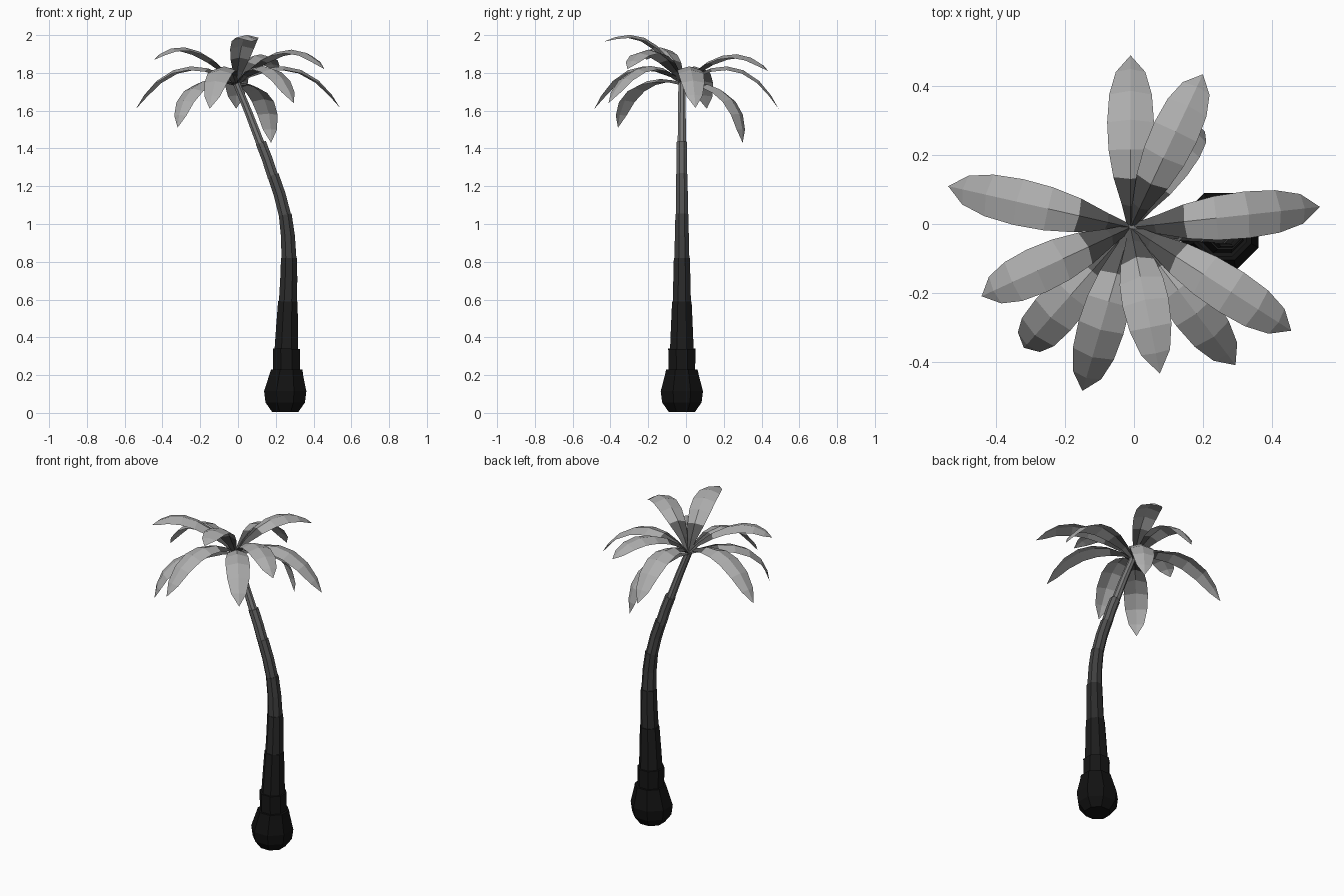
import bpy
import math
from mathutils import Vector

if "Cube" in bpy.data.objects:
    bpy.data.objects.remove(bpy.data.objects["Cube"])

CROWN = Vector((-0.01, -0.01, 1.74))


def grey(name, v):
    m = bpy.data.materials.new(name)
    m.diffuse_color = (v, v, v, 1)
    m.use_nodes = True
    m.node_tree.nodes["Principled BSDF"].inputs["Base Color"].default_value = m.diffuse_color
    return m


def make(name, verts, faces, mats):
    me = bpy.data.meshes.new(name)
    me.from_pydata(verts, [], faces)
    ob = bpy.data.objects.new(name, me)
    bpy.context.collection.objects.link(ob)
    for m in mats:
        me.materials.append(m)
    return ob


def tube(name, rings, mat, sides=8):
    """Closed faceted tube; rings are (centre x, z, radius, lean)."""
    verts, faces = [], []
    for x, z, r, lean in rings:
        for k in range(sides):
            a = 2 * math.pi * (k + 0.5) / sides
            u = r * math.cos(a)
            verts.append((x + u * math.cos(lean), -0.022 + r * math.sin(a),
                          z + u * math.sin(lean)))
    for i in range(len(rings) - 1):
        for k in range(sides):
            n = (k + 1) % sides
            faces.append((i * sides + k, i * sides + n,
                          (i + 1) * sides + n, (i + 1) * sides + k))
    faces.append(tuple(reversed(range(sides))))
    faces.append(tuple(range((len(rings) - 1) * sides, len(rings) * sides)))
    return make(name, verts, faces, [mat])


# Bulbous root
tube("trunk_base", [(0.25, 0.005, 0.075, 0), (0.25, 0.055, 0.113, 0),
                    (0.25, 0.115, 0.121, 0), (0.255, 0.2, 0.097, 0),
                    (0.258, 0.23, 0.09, 0)], grey("base_grey", 0.006))

# Leaning trunk: overlapping sections, each one flared above the next
path = [(0.257, 0.21), (0.256, 0.34), (0.264, 0.59), (0.27, 0.82),
        (0.25, 1.05), (0.185, 1.26), (0.121, 1.43), (-0.008, 1.745)]
radii = [(0.076, 0.078), (0.068, 0.056), (0.052, 0.046), (0.043, 0.037),
         (0.035, 0.033), (0.031, 0.03), (0.024, 0.02)]
tones = [0.008, 0.012, 0.025, 0.05, 0.08, 0.12, 0.2]


def lean_at(i):
    a, b = path[max(i - 1, 0)], path[min(i + 1, len(path) - 1)]
    return math.atan2(a[0] - b[0], b[1] - a[1])


for i, ((r0, r1), tone) in enumerate(zip(radii, tones)):
    (x0, z0), (x1, z1) = path[i], path[i + 1]
    l0, l1 = lean_at(i), lean_at(i + 1)
    bulge = 0.12 * (l1 - l0) * (z1 - z0)
    mid = ((x0 + x1) / 2 + bulge, (z0 + z1) / 2, (r0 + r1) / 2, (l0 + l1) / 2)
    tube(f"trunk_section_{i + 1}", [(x0, z0 - 0.01, r0, l0), mid, (x1, z1, r1, l1)],
         grey(f"trunk_grey_{i + 1}", tone))

# Fronds: arched leaf blades folded along a raised midrib
leaf_mats = [grey("leaf_grey", 0.42), grey("leaf_root_grey", 0.1)]
blade = [(0.0, 0.010), (0.14, 0.026), (0.3, 0.05), (0.46, 0.064),
         (0.62, 0.068), (0.78, 0.062), (0.91, 0.043), (1.0, 0.0)]


def frond(name, tip, z1, z2, f1=0.27, f2=0.72):
    out = Vector((tip[0], tip[1], 0)) - Vector((CROWN.x, CROWN.y, 0))
    side = Vector((-out.y, out.x, 0)).normalized()
    p = [CROWN, CROWN + out * f1, CROWN + out * f2, Vector(tip)]
    p[1].z, p[2].z = z1, z2
    verts, faces = [], []
    for t, w in blade:
        s = 1 - t
        c = p[0] * s**3 + p[1] * 3 * s * s * t + p[2] * 3 * s * t * t + p[3] * t**3
        d = ((p[1] - p[0]) * s * s + (p[2] - p[1]) * 2 * s * t + (p[3] - p[2]) * t * t)
        up = d.cross(side).normalized()
        if w == 0:
            verts.append(c)
            break
        drop = up * (0.35 * w + 0.004) * (1 - 0.5 * t)
        verts += [c + side * w - drop, c, c - side * w - drop]
    n = len(blade) - 1
    for i in range(n - 1):
        a = 3 * i
        faces += [(a, a + 3, a + 4, a + 1), (a + 1, a + 4, a + 5, a + 2)]
    a = 3 * (n - 1)
    faces += [(a, a + 3, a + 1), (a + 1, a + 3, a + 2)]
    ob = make(name, verts, faces, leaf_mats)
    for f in ob.data.polygons[:4]:
        f.material_index = 1


# tip position, heights of the two arch controls
mid_arch, high_arch = (1.87, 1.90), (1.91, 2.01)
frond("frond_back", (-0.01, 0.49, 1.61), *mid_arch)
frond("frond_right", (0.54, 0.05, 1.615), *mid_arch)
frond("frond_left", (-0.54, 0.11, 1.61), *mid_arch)
frond("frond_front_left", (-0.15, -0.485, 1.61), *mid_arch)
frond("frond_front_right_low", (0.295, -0.41, 1.64), *mid_arch)
frond("frond_back_right", (0.2, 0.435, 1.81), 1.91, 1.96)
frond("frond_right_high", (0.457, -0.31, 1.82), *high_arch)
frond("frond_left_high", (-0.443, -0.21, 1.87), *high_arch)
frond("frond_front_top", (0.075, -0.435, 1.965), 1.9, 2.08, 0.2, 0.46)
frond("frond_left_low", (-0.32, -0.36, 1.51), 1.80, 1.78, 0.35, 0.95)
frond("frond_back_low", (0.175, 0.3, 1.43), 1.77, 1.71, 0.4, 1.05)
